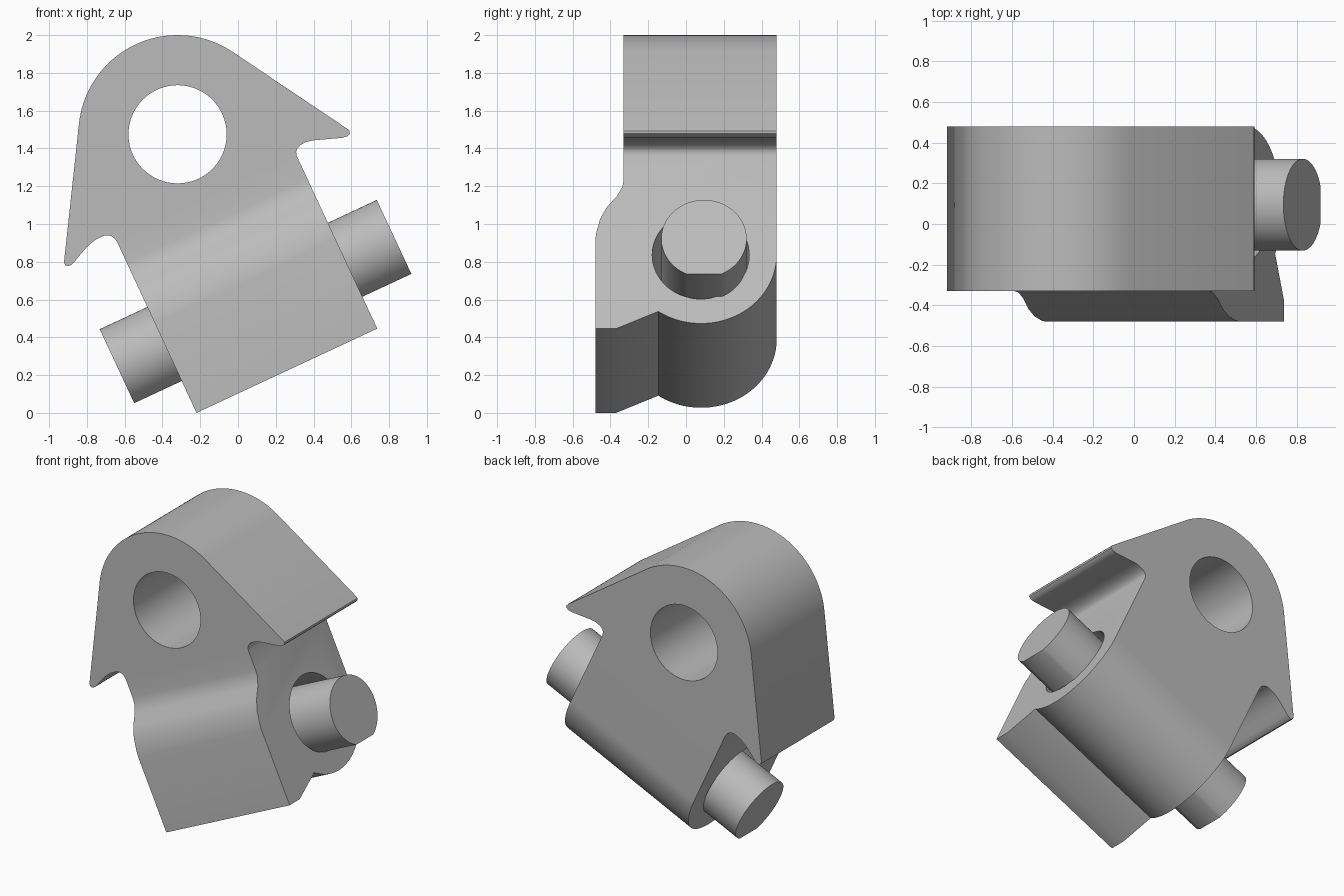
import bpy, bmesh
from math import sin, cos, pi, radians
from mathutils import Vector

cube = bpy.data.objects.get("Cube")
if cube:
    bpy.data.objects.remove(cube, do_unlink=True)

steel = bpy.data.materials.new("plain_grey")
steel.use_nodes = True
GREY = (0.5, 0.5, 0.5, 1)
steel.diffuse_color = GREY
steel.node_tree.nodes["Principled BSDF"].inputs["Base Color"].default_value = GREY

# The block is tilted: ALONG runs along the pin, UP across it
TILT = radians(25)
CORNER = Vector((-0.22, 0, 0))
ALONG = Vector((cos(TILT), 0, sin(TILT)))
UP = Vector((-sin(TILT), 0, cos(TILT)))
DEPTH = Vector((0, 1, 0))
WIDTH = 1.056


def arc(cx, cy, r, start, end, n=40):
    angles = [radians(start + (end - start) * i / n) for i in range(n + 1)]
    return [(cx + r * cos(a), cy + r * sin(a)) for a in angles]


def circle(cx, cy, r, n=64):
    return arc(cx, cy, r, 0, 360, n)[:-1]


def prism(name, points, origin, ax, ay, direction, start, end):
    """Extrude a flat profile spanned by ax and ay along direction."""
    bm = bmesh.new()
    verts = [bm.verts.new(origin + ax * p + ay * q + direction * start) for p, q in points]
    face = bm.faces.new(verts)
    new = bmesh.ops.extrude_face_region(bm, geom=[face])["geom"]
    moved = [g for g in new if isinstance(g, bmesh.types.BMVert)]
    bmesh.ops.translate(bm, verts=moved, vec=direction * (end - start))
    bmesh.ops.recalc_face_normals(bm, faces=bm.faces[:])
    mesh = bpy.data.meshes.new(name)
    bm.to_mesh(mesh)
    bm.free()
    mesh.materials.append(steel)
    obj = bpy.data.objects.new(name, mesh)
    bpy.context.collection.objects.link(obj)
    return obj


def activate(obj):
    bpy.ops.object.select_all(action="DESELECT")
    obj.select_set(True)
    bpy.context.view_layer.objects.active = obj


def boolean(obj, tool, operation):
    mod = obj.modifiers.new("cut", "BOOLEAN")
    mod.object, mod.operation, mod.solver = tool, operation, "EXACT"
    activate(obj)
    bpy.ops.object.modifier_apply(modifier=mod.name)
    bpy.data.objects.remove(tool, do_unlink=True)


def across(name, points, start, end):
    return prism(name, points, Vector(), Vector((1, 0, 0)), Vector((0, 0, 1)), DEPTH, start, end)


def along(name, points, start, end):
    return prism(name, points, CORNER, DEPTH, UP, ALONG, start, end)


# Silhouette: rounded head, hooked lips on both sides, tilted block below
low_left = CORNER - UP * 0.2
low_right = low_left + ALONG * WIDTH
left_lip = [(-0.64, 0.905), (-0.655, 0.925), (-0.672, 0.936), (-0.69, 0.94), (-0.715, 0.937),
            (-0.76, 0.913), (-0.80, 0.878), (-0.835, 0.838), (-0.865, 0.80),
            (-0.88, 0.785), (-0.9, 0.776), (-0.915, 0.782), (-0.921, 0.80)]
right_lip = [(0.58, 1.503), (0.591, 1.492), (0.592, 1.478), (0.578, 1.464), (0.55, 1.456),
             (0.40, 1.443), (0.36, 1.434), (0.33, 1.418), (0.314, 1.40),
             (0.308, 1.382), (0.311, 1.36)]
outline = [(low_left.x, low_left.z)] + left_lip
outline += arc(-0.32, 1.475, 0.525, 174, 56) + right_lip
outline += [(low_right.x, low_right.z)]
body = across("hooked_block", outline, -0.6, 0.6)

# Cross-section: stepped front, flat back, round barrel underneath
section = [(-0.33, 3), (-0.33, 0.873), (-0.336, 0.83), (-0.365, 0.775), (-0.42, 0.708),
           (-0.455, 0.64), (-0.475, 0.56), (-0.48, 0.52), (-0.48, 0), (-0.37, 0)]
section += arc(0.08, 0.43, 0.4, 235.5, 360) + [(0.48, 3)]
boolean(body, along("section_cutter", section, -2, 3), "INTERSECT")

# Bores through the head and the barrel
boolean(body, across("head_cutter", circle(-0.32, 1.475, 0.26), -1, 1), "DIFFERENCE")
boolean(body, along("barrel_cutter", circle(0.078, 0.43, 0.257), -0.5, 1.5), "DIFFERENCE")

# Loose pin with a narrow flat on its underside
pin = along("pin", arc(0.095, 0.392, 0.226, -65.7, 245.7, 60), -0.277, 1.342)

for obj in (body, pin):
    activate(obj)
    bpy.ops.object.shade_smooth_by_angle(angle=radians(30))
